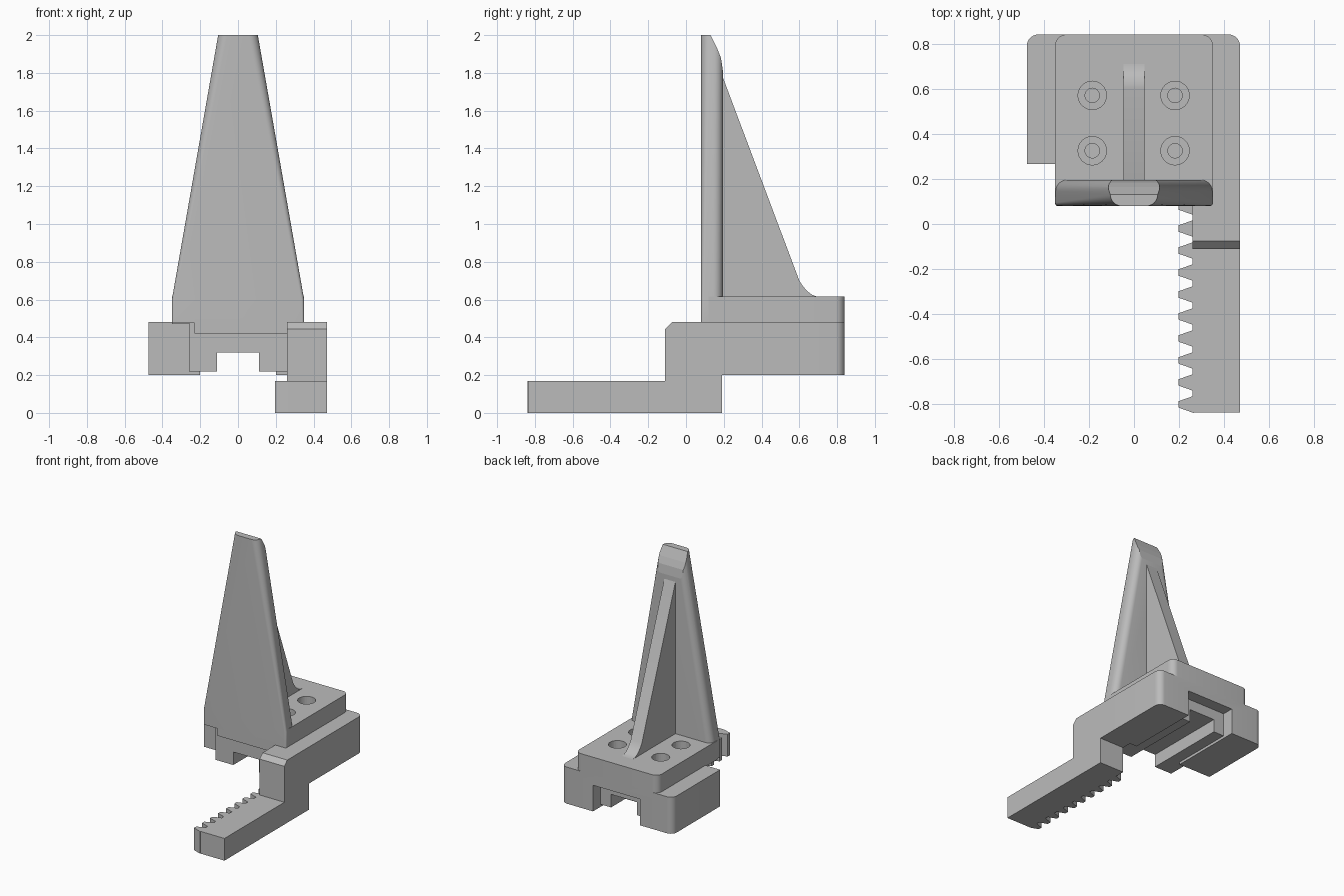
import bpy, bmesh, math
from mathutils import Vector

if "Cube" in bpy.data.objects:
    bpy.data.objects.remove(bpy.data.objects["Cube"])

GREY = (0.5, 0.5, 0.5, 1)
mat = bpy.data.materials.new("plain_grey")
mat.use_nodes = True
mat.diffuse_color = GREY
mat.node_tree.nodes["Principled BSDF"].inputs["Base Color"].default_value = GREY


def rounded(points, steps=8):
    """Outline from (a, b) or (a, b, radius) right-angle corners."""
    out = []
    for i, p in enumerate(points):
        c = Vector(p[:2])
        if len(p) == 2:
            out.append(c)
            continue
        u = (Vector(points[i - 1][:2]) - c).normalized() * p[2]
        v = (Vector(points[(i + 1) % len(points)][:2]) - c).normalized() * p[2]
        for k in range(steps + 1):
            t = math.pi / 2 * k / steps
            out.append(c + u * (1 - math.sin(t)) + v * (1 - math.cos(t)))
    return out


def loft(name, rings):
    """Closed solid through rings of 3D points."""
    bm = bmesh.new()
    loops = [[bm.verts.new(p) for p in ring] for ring in rings]
    n = len(loops[0])
    bm.faces.new(loops[0])
    bm.faces.new(loops[-1])
    for a, b in zip(loops, loops[1:]):
        for i in range(n):
            bm.faces.new((a[i], a[(i + 1) % n], b[(i + 1) % n], b[i]))
    bmesh.ops.recalc_face_normals(bm, faces=bm.faces)
    mesh = bpy.data.meshes.new(name)
    bm.to_mesh(mesh)
    bm.free()
    mesh.materials.append(mat)
    obj = bpy.data.objects.new(name, mesh)
    bpy.context.collection.objects.link(obj)
    return obj


def prism(name, points, axis, lo, hi):
    """Extrude an outline along x (outline in yz) or z (outline in xy)."""
    pts = rounded(points)
    if axis == "x":
        return loft(name, [[(d, a, b) for a, b in pts] for d in (lo, hi)])
    return loft(name, [[(a, b, d) for a, b in pts] for d in (lo, hi)])


def box(name, x0, x1, y0, y1, z0, z1):
    return prism(name, [(x0, y0), (x1, y0), (x1, y1), (x0, y1)], "z", z0, z1)


def cylinder(name, x, y, r, z0, z1, n=32):
    ring = [(x + r * math.cos(math.tau * i / n), y + r * math.sin(math.tau * i / n)) for i in range(n)]
    return prism(name, ring, "z", z0, z1)


def cut(obj, cutters):
    for c in cutters:
        m = obj.modifiers.new("cut", "BOOLEAN")
        m.operation, m.solver, m.object = "DIFFERENCE", "EXACT", c
        c.hide_render = True
        c.hide_set(True)
        c.display_type = "WIRE"


# Lower carriage with a guide slot along its underside
body = prism("carriage_body", [(-0.475, 0.265), (0.47, 0.265), (0.47, 0.84, 0.05),
                               (-0.475, 0.84, 0.05)], "z", 0.2, 0.48)
front_rail = box("front_rail", -0.26, 0.27, 0.1, 0.28, 0.22, 0.48)
front_lip = box("front_lip", -0.23, 0.27, 0.08, 0.2, 0.42, 0.5)
slot = box("slot_cutter", -0.11, 0.11, -0.1, 1, 0.1, 0.32)
relief = box("relief_cutter", -0.2, 0.2, 0.2, 1, 0.1, 0.22)
pocket = box("pocket_cutter", -0.2, 0.2, 0.75, 1, 0.1, 0.4)
cut(front_rail, [slot])

# Mounting plate with four counterbored screw holes
plate = prism("mounting_plate", [(-0.35, 0.12), (0.35, 0.12), (0.35, 0.84, 0.05),
                                 (-0.35, 0.84, 0.05)], "z", 0.47, 0.615)
holes = []
for x in (-0.185, 0.182):
    for y in (0.325, 0.57):
        holes.append(cylinder("counterbore_cutter", x, y, 0.063, 0.5, 0.7))
        holes.append(cylinder("bore_cutter", x, y, 0.032, 0.35, 0.6))
cut(plate, holes)
cut(body, [slot, relief, pocket] + holes[1::2])

# Stepped side arm carrying the rack
prism("side_arm", [(-0.835, 0), (0.19, 0), (0.19, 0.2), (0.6, 0.2), (0.6, 0.48), (-0.075, 0.48),
                   (-0.11, 0.445), (-0.11, 0.17), (-0.835, 0.17)], "x", 0.26, 0.47)
for i in range(10):
    y = -0.8 + i * 0.0975
    prism("rack_tooth", [(0.265, y - 0.038), (0.265, y + 0.038), (0.197, y + 0.014),
                         (0.197, y - 0.014)], "z", 0, 0.17)


# Tapered upright finger with rounded edges and a sloped tip
def section(z, half, front_r, back_r):
    ring = rounded([(-half, 0.08, front_r), (half, 0.08, front_r),
                    (half, 0.195, back_r), (-half, 0.195, back_r)])
    return [(a, b, z) for a, b in ring]


finger = loft("finger", [section(0.475, 0.35, 0.012, 0.05), section(0.6, 0.35, 0.015, 0.05),
                         section(2.0, 0.105, 0.05, 0.05)])
tip = prism("tip_cutter", [(0.13, 2.0), (0.165, 1.93), (0.185, 1.88), (0.197, 1.8), (0.4, 1.8),
                           (0.4, 2.1), (0.13, 2.1)], "x", -0.5, 0.5)
cut(finger, [tip])

# Triangular support rib with a curved toe
toe = [(0.71 - 0.11 * t, 0.615 + 0.085 * t ** 2.2) for t in (0, 0.2, 0.4, 0.6, 0.8, 1)]
prism("support_rib", [(0.12, 0.55), (0.71, 0.55)] + toe + [(0.19, 1.79), (0.12, 1.79)],
      "x", -0.047, 0.047)

# Shading
for obj in list(bpy.context.collection.objects):
    if obj.type == "MESH" and not obj.hide_render:
        bpy.ops.object.select_all(action="DESELECT")
        obj.select_set(True)
        bpy.context.view_layer.objects.active = obj
        bpy.ops.object.shade_smooth_by_angle(angle=math.radians(30))
